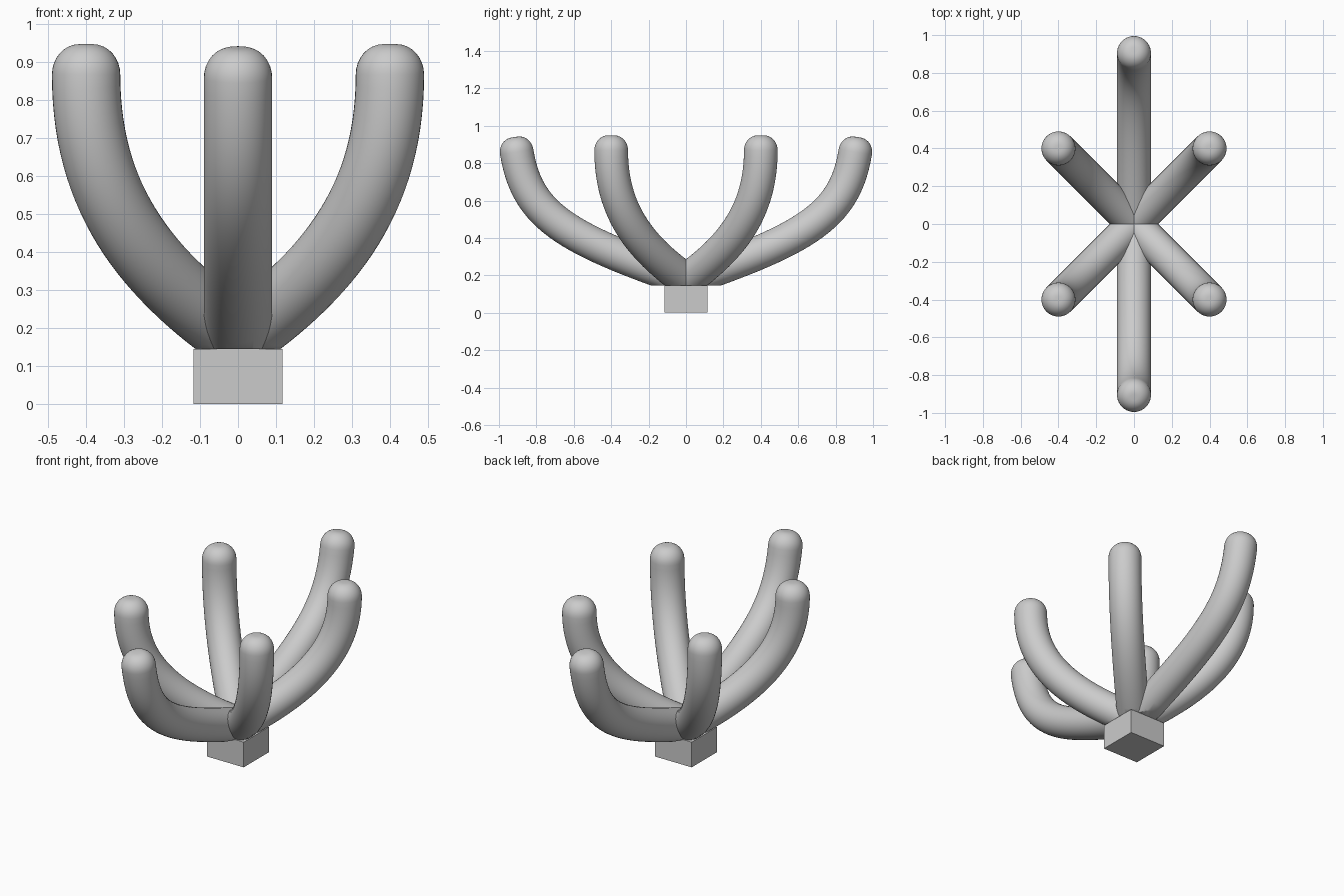
import bpy, bmesh
from math import sin, cos, pi, radians
from mathutils import Vector

if "Cube" in bpy.data.objects:
    bpy.data.objects.remove(bpy.data.objects["Cube"])

RADIUS, SIDES, STEPS = 0.09, 40, 28
BASE_TOP = 0.145


def bezier(p, t):
    s = 1 - t
    return p[0]*s**3 + p[1]*3*s*s*t + p[2]*3*s*t*t + p[3]*t**3


def tangent(p, t):
    s = 1 - t
    return ((p[1]-p[0])*s*s + (p[2]-p[1])*2*s*t + (p[3]-p[2])*t*t).normalized()


def arm(name, profile, angle):
    """Round tube swept along a (reach, height) curve, with a domed tip."""
    out = Vector((cos(angle), sin(angle), 0))
    side = Vector((-sin(angle), cos(angle), 0))
    path = [out*r + Vector((0, 0, z)) for r, z in profile]
    # centre, direction and radius of every ring
    rings = []
    for i in range(STEPS + 1):
        t = i / STEPS
        rings.append((bezier(path, t), tangent(path, t), RADIUS))
    tip, up = path[3], tangent(path, 1)
    for i in range(1, 9):
        a = i / 8 * pi / 2
        rings.append((tip + up*0.08*sin(a), up, 0.018 + (RADIUS-0.018)*cos(a)))

    bm = bmesh.new()
    loops = []
    for c, d, r in rings:
        n = side.cross(d)
        loops.append([bm.verts.new(c + (side*cos(2*pi*k/SIDES) + n*sin(2*pi*k/SIDES))*r)
                      for k in range(SIDES)])
    for a, b in zip(loops, loops[1:]):
        for k in range(SIDES):
            j = (k + 1) % SIDES
            bm.faces.new((a[k], a[j], b[j], b[k]))
    bm.faces.new(loops[0])
    bm.faces.new(loops[-1])
    # trim flush with the top of the base
    cut = bmesh.ops.bisect_plane(bm, geom=bm.verts[:] + bm.edges[:] + bm.faces[:],
                                 plane_co=(0, 0, BASE_TOP), plane_no=(0, 0, 1), clear_inner=True)
    edges = [e for e in cut["geom_cut"] if isinstance(e, bmesh.types.BMEdge)]
    bmesh.ops.contextual_create(bm, geom=edges)
    bmesh.ops.recalc_face_normals(bm, faces=bm.faces[:])
    mesh = bpy.data.meshes.new(name)
    bm.to_mesh(mesh)
    bm.free()
    obj = bpy.data.objects.new(name, mesh)
    bpy.context.collection.objects.link(obj)
    bpy.ops.object.select_all(action='DESELECT')
    obj.select_set(True)
    bpy.context.view_layer.objects.active = obj
    bpy.ops.object.shade_smooth_by_angle(angle=radians(35))


# square base block
bpy.ops.mesh.primitive_cube_add(size=1, location=(0, 0, BASE_TOP/2))
base = bpy.context.object
base.name = "base_block"
base.scale = (0.234, 0.23, BASE_TOP)

# long arms, front and back
long_arm = [(0, 0.175), (0.65, 0.40), (0.85, 0.52), (0.905, 0.86)]
arm("long_arm_front", long_arm, -pi/2)
arm("long_arm_back", long_arm, pi/2)

# short diagonal arms
q = 2 ** 0.5
short_arm = [(0, 0.175), (0.25*q, 0.35), (0.40*q, 0.55), (0.40*q, 0.868)]
for i, label in enumerate(("back_right", "back_left", "front_left", "front_right")):
    arm("short_arm_" + label, short_arm, pi/4 + i*pi/2)
